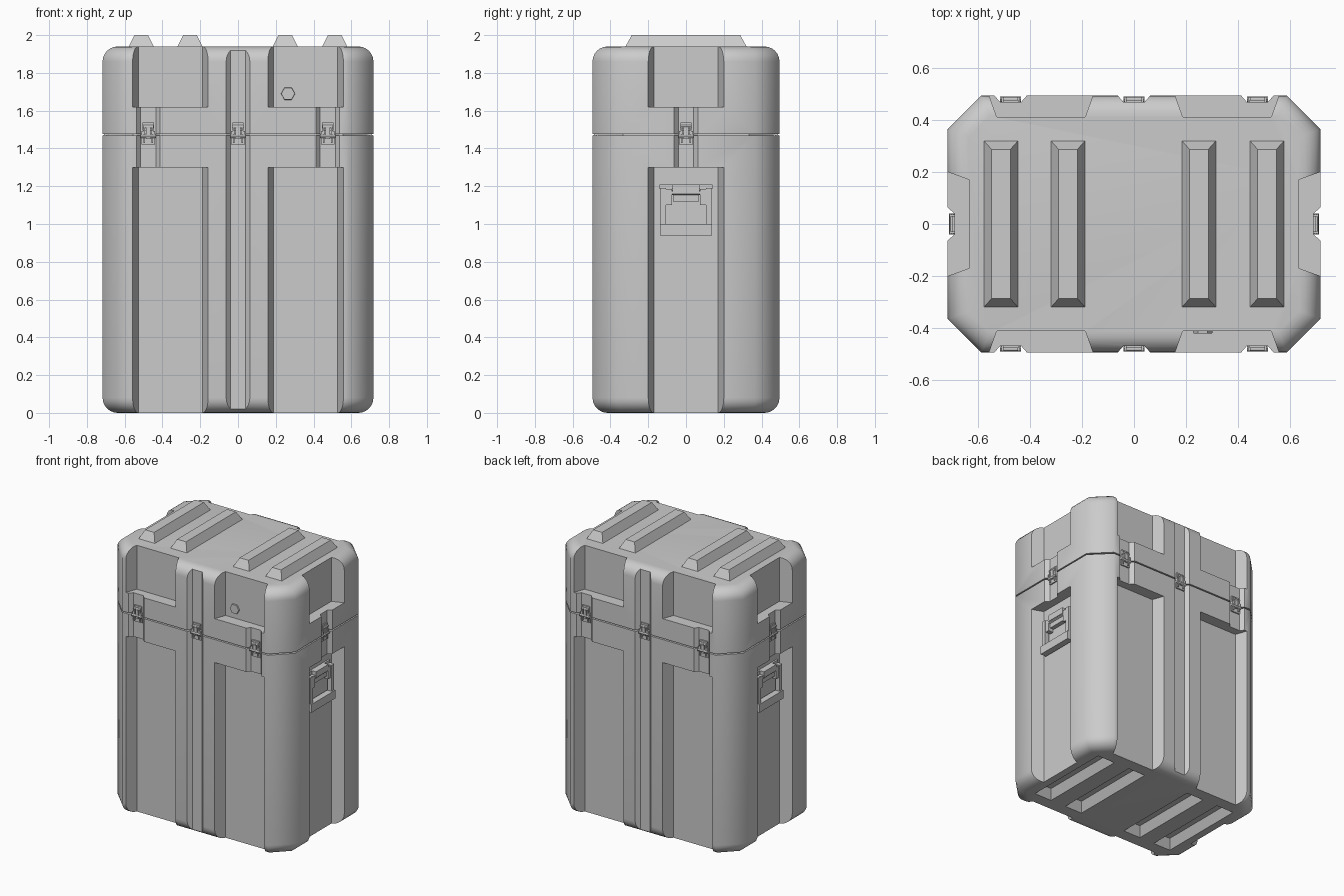
import bpy, bmesh
from math import radians, pi
from mathutils import Matrix

if "Cube" in bpy.data.objects:
    bpy.data.objects.remove(bpy.data.objects["Cube"])

HX, HY = 0.717, 0.495            # half width / half depth of the case
SIDES = [("front", 0, HY), ("right", 90, HX), ("back", 180, HY), ("left", 270, HX)]


def finish(bm, name, smooth=None):
    bmesh.ops.recalc_face_normals(bm, faces=bm.faces)
    me = bpy.data.meshes.new(name)
    bm.to_mesh(me)
    bm.free()
    ob = bpy.data.objects.new(name, me)
    bpy.context.collection.objects.link(ob)
    if smooth:
        smooth_by_angle(ob, smooth)
    return ob


def smooth_by_angle(ob, deg):
    bpy.ops.object.select_all(action='DESELECT')
    ob.select_set(True)
    bpy.context.view_layer.objects.active = ob
    bpy.ops.object.shade_smooth_by_angle(angle=radians(deg))


def loft(bm, low, high, z0, z1, rot=0):
    """Solid between two matching outlines, turned about z; returns (bottom, top) faces."""
    R = Matrix.Rotation(radians(rot), 3, 'Z')
    a = [bm.verts.new(R @ Matrix.Translation((x, y, z0)).translation) for x, y in low]
    b = [bm.verts.new(R @ Matrix.Translation((x, y, z1)).translation) for x, y in high]
    n = len(a)
    for i in range(n):
        j = (i + 1) % n
        bm.faces.new((a[i], a[j], b[j], b[i]))
    return bm.faces.new(a[::-1]), bm.faces.new(b)


def rect(cx, hx, hy):
    return [(cx - hx, -hy), (cx + hx, -hy), (cx + hx, hy), (cx - hx, hy)]


def box(bm, x0, x1, y0, y1, z0, z1, rot=0):
    p = [(x0, y0), (x1, y0), (x1, y1), (x0, y1)]
    loft(bm, p, p, z0, z1, rot)


def octagon(inset=0.0):
    x, y, c = HX - inset, HY - inset, 0.129
    return [(-x, y - c), (-x, c - y), (c - x, -y), (x - c, -y),
            (x, c - y), (x, y - c), (x - c, y), (c - x, y)]


def shell(name, z0, z1, round_top):
    bm = bmesh.new()
    caps = loft(bm, octagon(), octagon(), z0, z1)
    bmesh.ops.bevel(bm, geom=list(caps[round_top].edges), offset=0.08,
                    segments=6, profile=0.5, affect='EDGES')
    return finish(bm, name)


def slot(bm, cx, half, slope, depth, dist, z0, z1, rot):
    """Channel cutter with slanted sides, open towards the outside."""
    e = 0.03
    o, i = half + slope / depth * e, half - slope
    p = [(cx - o, -dist - e), (cx + o, -dist - e), (cx + i, depth - dist), (cx - i, depth - dist)]
    loft(bm, p, p, z0, z1, rot)


def cut(ob, cutter):
    m = ob.modifiers.new("cut", 'BOOLEAN')
    m.operation, m.solver, m.object = 'DIFFERENCE', 'EXACT', cutter
    bpy.context.view_layer.objects.active = ob
    bpy.ops.object.modifier_apply(modifier=m.name)


# Main shells
body = shell("case_body", 0.0, 1.468, 0)
lid = shell("case_lid", 1.477, 1.94, 1)

# Wide panel recesses, then narrow latch channels and the foot sockets
panels, slots = bmesh.new(), bmesh.new()
for side, rot, dist in SIDES:
    long_side = dist == HY
    for cx in ((-0.358, 0.358) if long_side else (0,)):
        for z0, z1 in ((-0.1, 1.3), (1.62, 2.1)):
            slot(panels, cx, 0.2, 0.03, 0.083, dist, z0, z1, rot)
    for cx in ((-0.475, 0.475) if long_side else (0,)):
        slot(slots, cx, 0.063, 0.023, 0.026, dist, 1.27, 1.65, rot)
    if long_side:
        slot(slots, 0, 0.063, 0.023, 0.026, dist, -0.1, 2.1, rot)
RIBS = (-0.512, -0.254, 0.25, 0.512)
for x in RIBS:
    loft(slots, rect(x, 0.08, 0.338), rect(x, 0.036, 0.285), -0.02, 0.06)
cutters = [finish(panels, "panel_cutter"), finish(slots, "slot_cutter")]
for ob in (body, lid):
    for c in cutters:
        cut(ob, c)
    smooth_by_angle(ob, 46)
for c in cutters:
    bpy.data.objects.remove(c)

# Gasket showing in the seam
bm = bmesh.new()
loft(bm, octagon(0.032), octagon(0.032), 1.44, 1.5)
finish(bm, "seam_gasket")

# Stacking ribs on the lid
for n, x in enumerate(RIBS):
    bm = bmesh.new()
    loft(bm, rect(x, 0.068, 0.323), rect(x, 0.036, 0.287), 1.935, 2.0)
    finish(bm, f"stacking_rib_{n + 1}")


def cylinder_x(bm, half, r, y, z, rot):
    M = (Matrix.Rotation(radians(rot), 4, 'Z') @ Matrix.Translation((0, y, z))
         @ Matrix.Rotation(pi / 2, 4, 'Y'))
    return bmesh.ops.create_cone(bm, cap_ends=True, segments=12, radius1=r, radius2=r,
                                 depth=2 * half, matrix=M)


def latch(name, cx, rot, dist):
    bm = bmesh.new()
    f = 0.027 - dist                                              # channel floor
    box(bm, -0.03, 0.03, f - 0.010, f + 0.003, 1.495, 1.537)      # keeper plate
    box(bm, -0.036, 0.036, f - 0.010, f + 0.003, 1.42, 1.46)      # base plate
    for s in (-1, 1):
        box(bm, s * 0.022 - 0.004, s * 0.022 + 0.004, f - 0.018, f - 0.006, 1.43, 1.52)
        box(bm, s * 0.031 - 0.005, s * 0.031 + 0.005, f - 0.02, f, 1.472, 1.492)
    box(bm, -0.012, 0.012, f - 0.02, f - 0.002, 1.45, 1.51)       # link
    cylinder_x(bm, 0.028, 0.009, f - 0.012, 1.516, 0)
    cylinder_x(bm, 0.04, 0.011, f - 0.012, 1.465, 0)
    bm.transform(Matrix.Rotation(radians(rot), 4, 'Z') @ Matrix.Translation((cx, 0, 0)))
    finish(bm, name, 30)


def handle(name, rot, dist):
    f = 0.083 - dist                                              # recess floor
    bm = bmesh.new()
    box(bm, -0.072, 0.072, f - 0.045, f + 0.003, 1.165, 1.21, rot)   # hinge block
    box(bm, -0.07, 0.07, f - 0.03, f + 0.003, 1.12, 1.17, rot)
    box(bm, -0.14, 0.14, f - 0.012, f + 0.003, 1.185, 1.21, rot)     # mounting plate
    for s in (-1, 1):
        box(bm, s * 0.09 - 0.015, s * 0.09 + 0.015, f - 0.04, f + 0.003, 1.10, 1.185, rot)
    finish(bm, name + "_bracket")
    bm = bmesh.new()
    for s in (-1, 1):
        box(bm, s * 0.122 - 0.016, s * 0.122 + 0.016, f - 0.045, f - 0.012, 0.95, 1.19, rot)
    box(bm, -0.138, 0.138, f - 0.055, f - 0.01, 0.94, 1.0, rot)      # grip
    cylinder_x(bm, 0.125, 0.012, f - 0.028, 1.165, rot)              # pivot pin
    finish(bm, name + "_grip", 30)


# Latches and carrying handles
for side, rot, dist in SIDES:
    for n, cx in enumerate((-0.475, 0, 0.475) if dist == HY else (0,)):
        latch(f"{side}_latch_{n + 1}", cx, rot, dist)
    if dist == HX:
        handle(f"{side}_handle", rot, dist)

# Hexagonal pressure valve on the front of the lid
bm = bmesh.new()
bmesh.ops.create_cone(bm, cap_ends=True, segments=6, radius1=0.038, radius2=0.036, depth=0.014,
                      matrix=Matrix.Translation((0.265, -0.415, 1.69))
                      @ Matrix.Rotation(pi / 2, 4, 'X') @ Matrix.Rotation(pi / 2, 4, 'Z'))
finish(bm, "pressure_valve")
